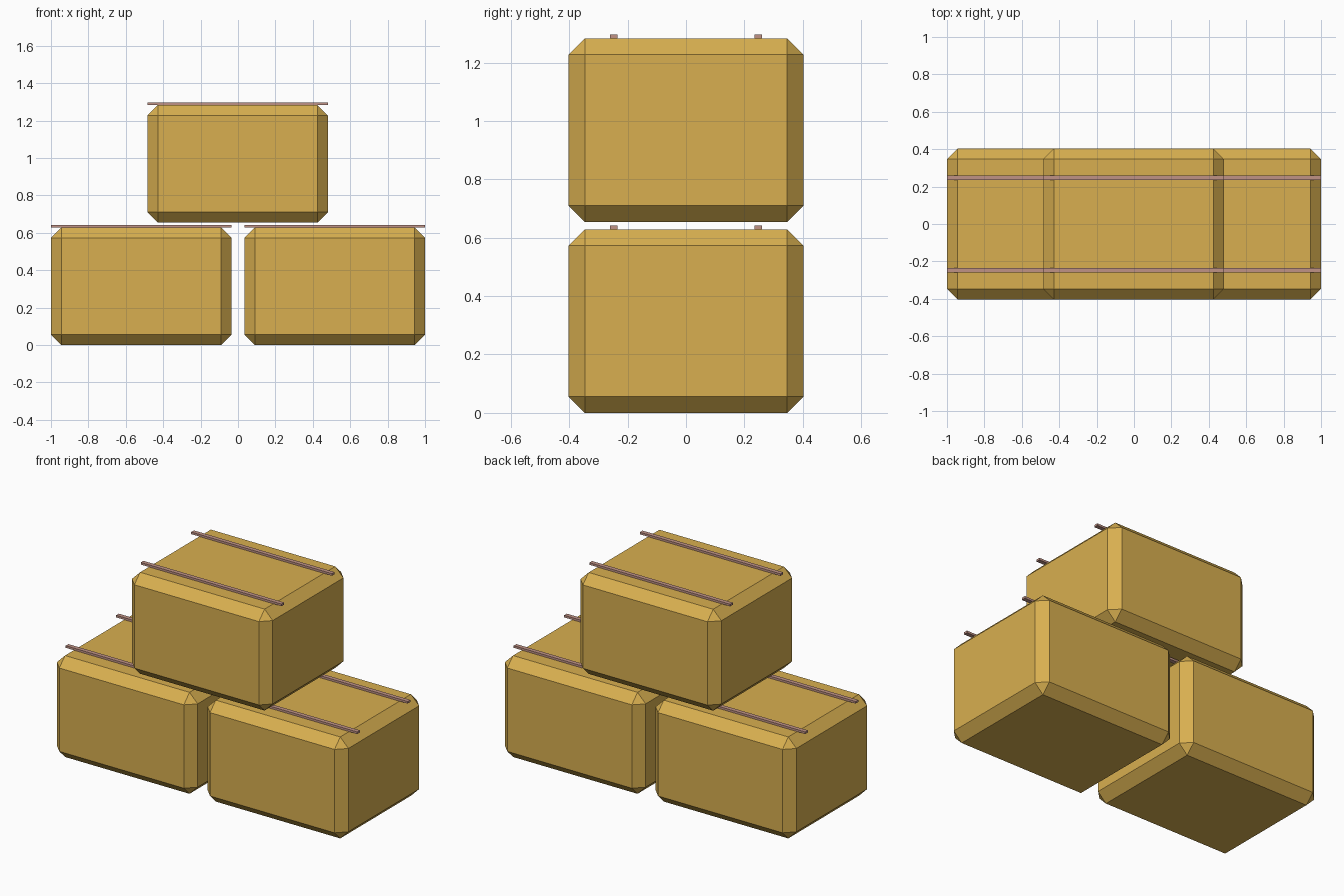
import bpy, bmesh
from mathutils import Matrix, Vector

if "Cube" in bpy.data.objects:
    bpy.data.objects.remove(bpy.data.objects["Cube"])


def material(name, color):
    m = bpy.data.materials.new(name)
    m.diffuse_color = (*color, 1)
    m.use_nodes = True
    m.node_tree.nodes["Principled BSDF"].inputs["Base Color"].default_value = m.diffuse_color
    return m


straw = material("golden straw", (0.69, 0.43, 0.08))
twine = material("dusty pink twine", (0.53, 0.29, 0.24))


def box(name, center, size, mat, chamfer=0):
    bm = bmesh.new()
    bmesh.ops.create_cube(bm, size=1, matrix=Matrix.Diagonal((*size, 1)))
    if chamfer:
        bmesh.ops.bevel(bm, geom=bm.edges[:], offset=chamfer, segments=1,
                        affect='EDGES')
    mesh = bpy.data.meshes.new(name)
    bm.to_mesh(mesh)
    bm.free()
    mesh.materials.append(mat)
    obj = bpy.data.objects.new(name, mesh)
    obj.location = Vector(center)
    bpy.context.collection.objects.link(obj)


W, D, H = 0.966, 0.805, 0.629   # bale size
T = 0.013                       # twine thickness

# Two bales below, one stacked across the gap
for label, x, z in (("left", -0.517, 0), ("right", 0.517, 0), ("top", -0.002, 0.654)):
    box(f"{label}_bale", (x, 0, z + H / 2), (W, D, H), straw, 0.056)
    # Pair of twine strips lying along the top, reaching both ends
    for side, y in (("front", -0.247), ("back", 0.247)):
        box(f"{label}_{side}_twine", (x, y, z + H + T / 2), (W, 0.026, T), twine)
